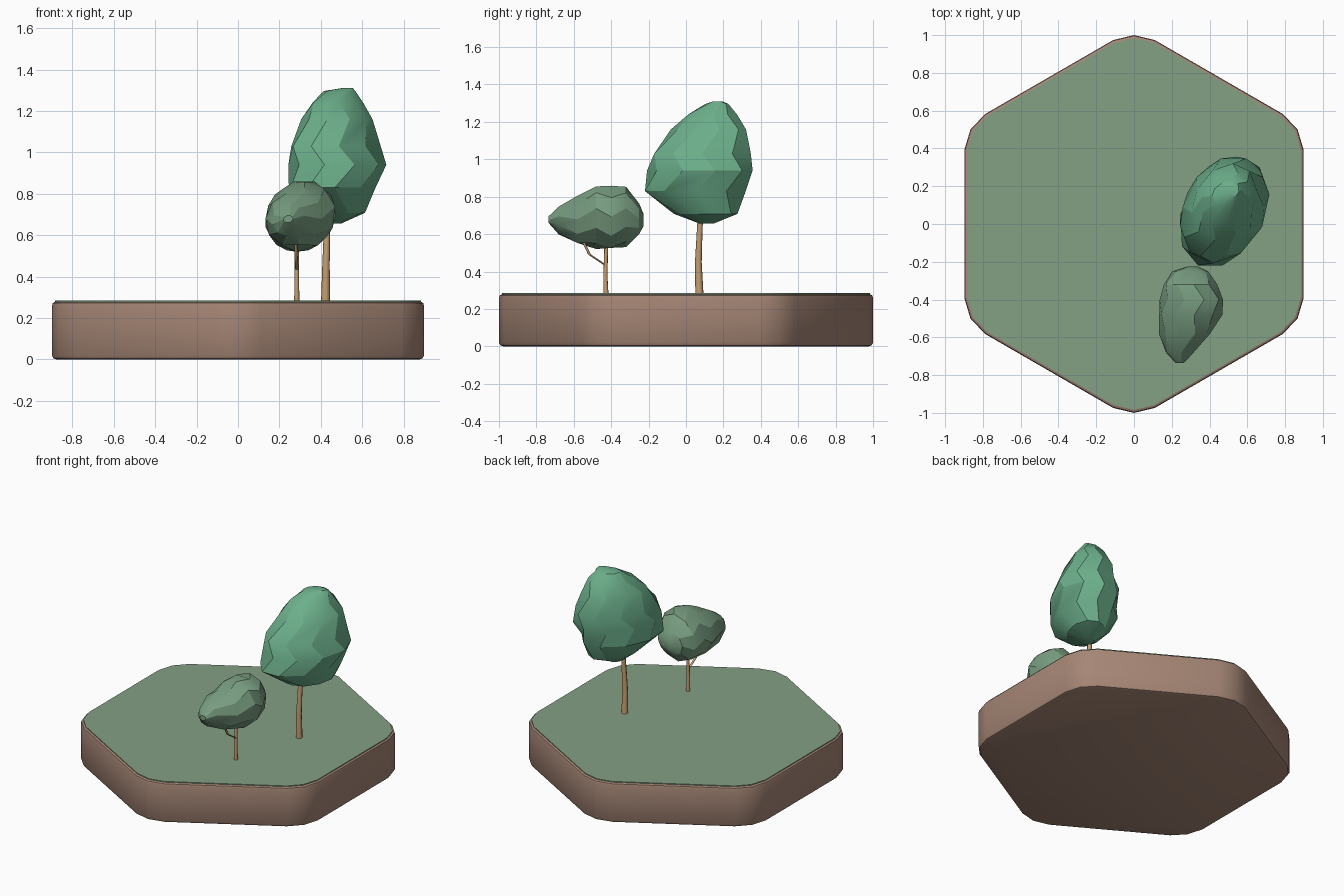
import bpy, bmesh
from math import sin, cos, radians, pi, sqrt

if "Cube" in bpy.data.objects:
    bpy.data.objects.remove(bpy.data.objects["Cube"])


def material(name, rgb):
    m = bpy.data.materials.new(name)
    m.diffuse_color = (*rgb, 1)
    m.use_nodes = True
    m.node_tree.nodes["Principled BSDF"].inputs["Base Color"].default_value = m.diffuse_color
    return m


EARTH = material("earth", (0.38, 0.24, 0.18))
GRASS = material("grass", (0.23, 0.35, 0.23))
LEAF = material("leaf", (0.15, 0.43, 0.26))
LEAF_DULL = material("leaf_dull", (0.19, 0.34, 0.22))
WOOD = material("wood", (0.56, 0.35, 0.17))


def loft(name, rings, mat, angle=30):
    """Skin a stack of equal-count rings and cap both ends."""
    bm = bmesh.new()
    loops = [[bm.verts.new(p) for p in ring] for ring in rings]
    n = len(loops[0])
    for a, b in zip(loops, loops[1:]):
        for i in range(n):
            j = (i + 1) % n
            bm.faces.new((a[i], a[j], b[j], b[i]))
    bm.faces.new(loops[0][::-1])
    bm.faces.new(loops[-1])
    bmesh.ops.recalc_face_normals(bm, faces=bm.faces)
    me = bpy.data.meshes.new(name)
    bm.to_mesh(me)
    bm.free()
    ob = bpy.data.objects.new(name, me)
    bpy.context.collection.objects.link(ob)
    me.materials.append(mat)
    bpy.ops.object.select_all(action='DESELECT')
    ob.select_set(True)
    bpy.context.view_layer.objects.active = ob
    bpy.ops.object.shade_smooth_by_angle(angle=radians(angle))
    return ob


def hexagon(z, s):
    """Hexagon outline with two-segment rounded corners."""
    pts = []
    for k in range(6):
        for r, da in ((0.98, -6.44), (1.0, 0), (0.98, 6.44)):
            a = radians(90 + 60 * k + da)
            pts.append((s * r * cos(a), s * r * sin(a), z))
    return pts


def oval(lo_u, hi_u, lo_v, hi_v, lean, n=10, full=1.03, phase=0.0):
    """Leaning oval that fills the given ranges."""
    out = []
    for i in range(n):
        t = 2 * pi * i / n + phase
        u = full * (sqrt(1 - lean * lean) * cos(t) + lean * sin(t))
        v = full * sin(t)
        out.append(((lo_u + hi_u) / 2 + u * (hi_u - lo_u) / 2,
                    (lo_v + hi_v) / 2 + v * (hi_v - lo_v) / 2))
    return out


def limb(name, path, n=8):
    """Tapered wood along (x, y, z, radius) points."""
    rings = [[(x + r * cos(2 * pi * i / n), y + r * sin(2 * pi * i / n), z)
              for i in range(n)] for x, y, z, r in path]
    return loft(name, rings, WOOD, 50)


# Base slab with softened rims, and grass on top
loft("earth_base", [hexagon(z, s) for z, s in (
    (0, 0.978), (0.005, 0.992), (0.018, 1), (0.258, 1), (0.272, 0.996), (0.278, 0.986))], EARTH, 35)
loft("grass_top", [hexagon(z, 0.984) for z in (0.262, 0.284)], GRASS)

# Tall tree: trunk, and crown lofted upward (z, x range, y range)
limb("tall_trunk", [(0.423, 0.072, 0.27, 0.022), (0.425, 0.066, 0.45, 0.018),
                    (0.428, 0.071, 0.57, 0.016), (0.432, 0.078, 0.72, 0.014)])
tall = [
    (0.657, 0.43, 0.50, 0.07, 0.15),
    (0.708, 0.365, 0.61, -0.06, 0.27),
    (0.83, 0.245, 0.665, -0.225, 0.325),
    (0.94, 0.25, 0.71, -0.20, 0.348),
    (1.03, 0.257, 0.69, -0.175, 0.352),
    (1.16, 0.31, 0.645, -0.075, 0.315),
    (1.24, 0.36, 0.605, 0.01, 0.275),
    (1.296, 0.415, 0.565, 0.105, 0.225),
    (1.31, 0.50, 0.555, 0.145, 0.195)]
loft("tall_crown", [[(x, y, z) for x, y in oval(*r, 0.25, phase=0.3 * (k % 2))]
                    for k, (z, *r) in enumerate(tall)], LEAF, 25)

# Small tree: trunk, side branch, and crown lofted front to back (y, x range, z range)
limb("small_trunk", [(0.284, -0.427, 0.27, 0.013), (0.284, -0.431, 0.38, 0.011),
                     (0.284, -0.425, 0.58, 0.010)])
limb("small_branch", [(0.284, -0.428, 0.432, 0.008), (0.281, -0.515, 0.49, 0.008),
                      (0.279, -0.55, 0.56, 0.007)])
small = [
    (-0.735, 0.22, 0.265, 0.66, 0.695),
    (-0.68, 0.17, 0.315, 0.60, 0.745),
    (-0.58, 0.135, 0.40, 0.55, 0.808),
    (-0.48, 0.135, 0.467, 0.525, 0.85),
    (-0.40, 0.14, 0.467, 0.523, 0.862),
    (-0.32, 0.16, 0.44, 0.535, 0.848),
    (-0.25, 0.205, 0.39, 0.60, 0.765),
    (-0.226, 0.28, 0.34, 0.645, 0.705)]
loft("small_crown", [[(x, y, z) for x, z in oval(*r, 0.1, phase=0.3 * (k % 2))]
                     for k, (y, *r) in enumerate(small)], LEAF_DULL, 25)
